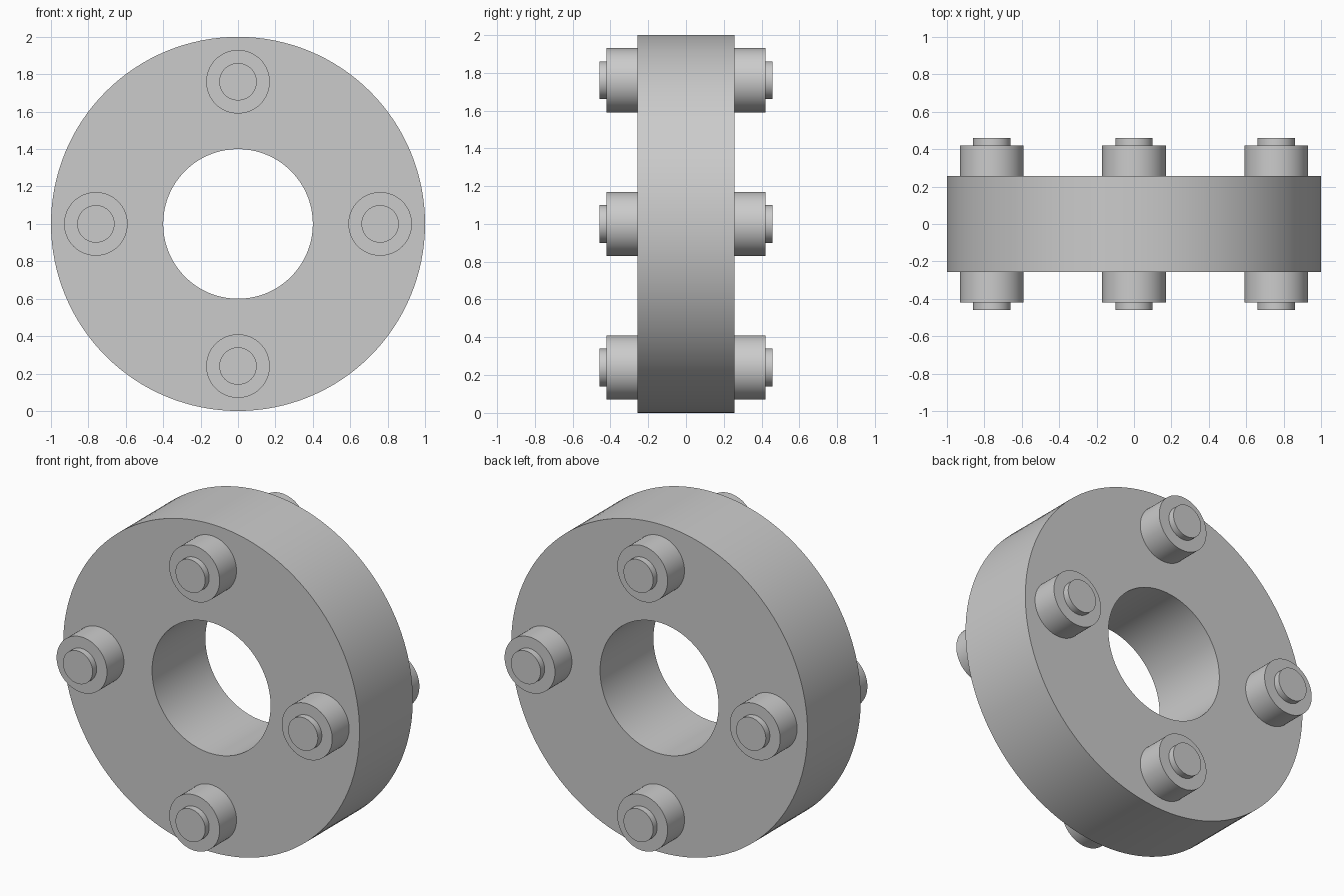
import bpy
from math import pi, sin, cos

if "Cube" in bpy.data.objects:
    bpy.data.objects.remove(bpy.data.objects["Cube"])

CENTRE_Z = 1.0
BOLT_CIRCLE = 0.76


def lathe(name, profile, sides, location, closed):
    """Revolve (radius, y) points about the y axis; open profiles get end caps."""
    n = len(profile)
    verts = [(r * cos(2 * pi * i / sides), y, r * sin(2 * pi * i / sides))
             for i in range(sides) for r, y in profile]
    faces = []
    for i in range(sides):
        a, b = i * n, (i + 1) % sides * n
        for j in range(n if closed else n - 1):
            k = (j + 1) % n
            faces.append((a + j, a + k, b + k, b + j))
    if not closed:
        faces.append([i * n for i in range(sides)])
        faces.append([i * n + n - 1 for i in reversed(range(sides))])
    mesh = bpy.data.meshes.new(name)
    mesh.from_pydata(verts, [], faces)
    obj = bpy.data.objects.new(name, mesh)
    obj.location = location
    bpy.context.collection.objects.link(obj)

    # Consistent outward normals, smooth walls and sharp rims
    bpy.ops.object.select_all(action='DESELECT')
    obj.select_set(True)
    bpy.context.view_layer.objects.active = obj
    bpy.ops.object.mode_set(mode='EDIT')
    bpy.ops.mesh.select_all(action='SELECT')
    bpy.ops.mesh.normals_make_consistent(inside=False)
    bpy.ops.object.mode_set(mode='OBJECT')
    bpy.ops.object.shade_smooth_by_angle(angle=pi / 6)
    return obj


# Thick ring with a central bore
lathe("ring_body", [(0.4, -0.257), (1.0, -0.257), (1.0, 0.257), (0.4, 0.257)],
      128, (0, 0, CENTRE_Z), True)

# Four stepped bolts passing through the ring: wide collar, narrow pin tip
bolt = [(0.1, -0.459), (0.1, -0.42), (0.17, -0.42),
        (0.17, 0.42), (0.1, 0.42), (0.1, 0.459)]
for i, side in enumerate(("right", "top", "left", "bottom")):
    angle = i * pi / 2
    lathe(f"bolt_{side}", bolt, 64,
          (BOLT_CIRCLE * cos(angle), 0, CENTRE_Z + BOLT_CIRCLE * sin(angle)), False)
